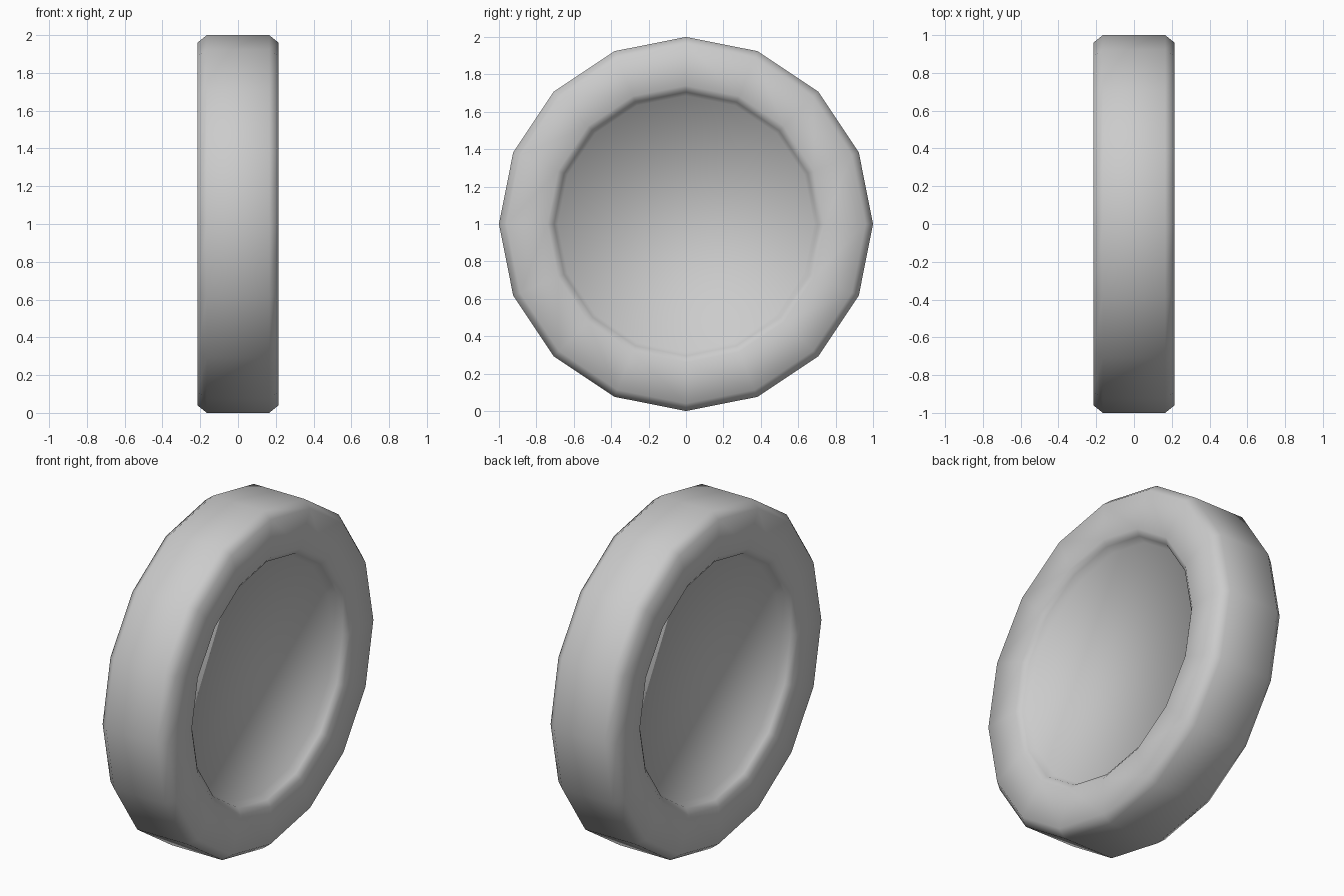
import bpy, bmesh, math

if "Cube" in bpy.data.objects:
    bpy.data.objects.remove(bpy.data.objects["Cube"])

SIDES = 16
# Half profile (x, radius): tread edge, chamfer, sidewall lip, recessed disc rim
half = [(0.165, 1.0), (0.215, 0.96), (0.215, 0.74), (0.19, 0.705), (0.145, 0.685)]
profile = [(-x, r) for x, r in reversed(half)] + half

bm = bmesh.new()


def ring(x, r):
    return [bm.verts.new((x, r * math.sin(2 * math.pi * i / SIDES),
                          1 + r * math.cos(2 * math.pi * i / SIDES)))
            for i in range(SIDES)]


# Lathe the profile around the x axis
rings = [ring(x, r) for x, r in profile]
for a, b in zip(rings, rings[1:]):
    for i in range(SIDES):
        j = (i + 1) % SIDES
        bm.faces.new((a[i], a[j], b[j], b[i]))

# Recessed flat discs on both sides
bm.faces.new(rings[0])
bm.faces.new(rings[-1])
bmesh.ops.recalc_face_normals(bm, faces=bm.faces)
for f in bm.faces:
    f.smooth = True

mesh = bpy.data.meshes.new("wheel")
bm.to_mesh(mesh)
bm.free()
wheel = bpy.data.objects.new("wheel", mesh)
bpy.context.collection.objects.link(wheel)
